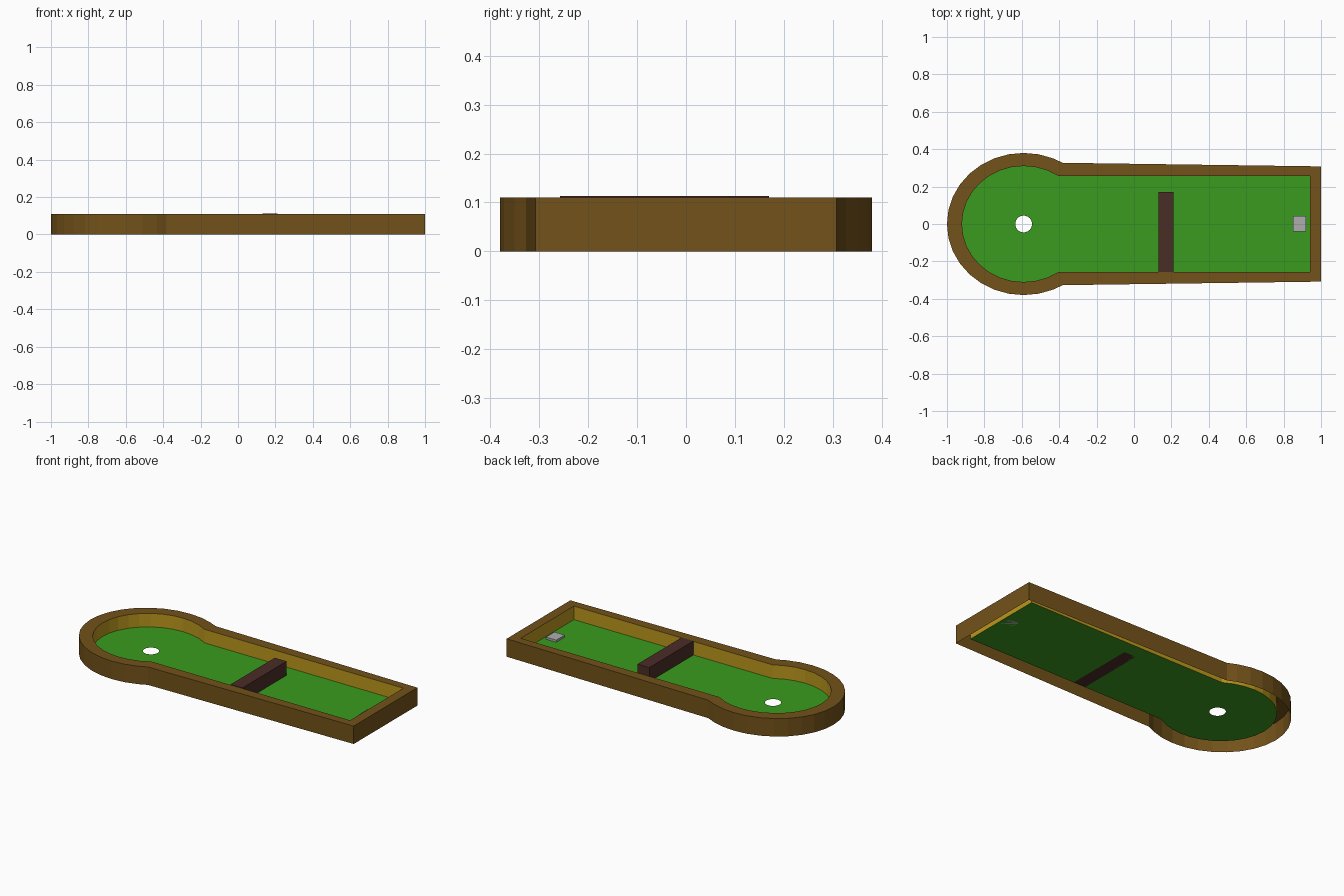
import bpy, bmesh
from math import cos, sin, radians, pi

if "Cube" in bpy.data.objects:
    bpy.data.objects.remove(bpy.data.objects["Cube"])

TOP, FLOOR, CX = 0.11, 0.027, -0.59


def material(name, rgb):
    m = bpy.data.materials.new(name)
    m.diffuse_color = (*rgb, 1)
    m.use_nodes = True
    m.node_tree.nodes["Principled BSDF"].inputs["Base Color"].default_value = m.diffuse_color
    return m


def outline(rx, ry, first, end_x, end_y):
    # keyhole outline: 32-gon rounded end, then the two square corners
    angles = [first] + [67.5 + 11.25 * i for i in range(21)] + [360 - first]
    pts = [(CX + rx * cos(radians(a)), ry * sin(radians(a))) for a in angles]
    return pts + [(end_x, -end_y), (end_x, end_y)]


def finish(bm, name, mat):
    me = bpy.data.meshes.new(name)
    bm.to_mesh(me)
    bm.free()
    me.materials.append(mat)
    ob = bpy.data.objects.new(name, me)
    bpy.context.collection.objects.link(ob)
    return ob


def loft(name, rings, mat):
    # quads between successive closed rings of (points, z)
    bm = bmesh.new()
    loops = [[bm.verts.new((x, y, z)) for x, y in pts] for pts, z in rings]
    for a, b in zip(loops, loops[1:]):
        n = len(a)
        for i in range(n):
            j = (i + 1) % n
            bm.faces.new((a[i], a[j], b[j], b[i]))
    return finish(bm, name, mat)


def box(name, lo, hi, mat):
    bm = bmesh.new()
    bmesh.ops.create_cube(bm, size=1)
    for v in bm.verts:
        v.co = [(l + h) / 2 + c * (h - l) for l, h, c in zip(lo, hi, v.co)]
    return finish(bm, name, mat)


brown = material("border_brown", (0.17, 0.084, 0.010))
yellow = material("inner_yellow", (0.50, 0.31, 0.012))
green = material("turf_green", (0.042, 0.33, 0.013))
dark = material("obstacle_brown", (0.07, 0.026, 0.019))
grey = material("mat_grey", (0.42, 0.42, 0.42))

outer = outline(0.41, 0.38, 59.4, 1.0, 0.308)
inner = outline(0.33, 0.31, 56.25, 0.94, 0.2578)

# hollow border: outer side plus top rim, open underneath
loft("border", [(outer, 0), (outer, TOP), (inner, TOP)], brown)
loft("inner_wall", [(inner, TOP), (inner, FLOOR)], yellow)

# turf sheet with an open hole
bm = bmesh.new()
hole = [(CX + 0.045 * cos(2 * pi * i / 24), 0.045 * sin(2 * pi * i / 24)) for i in range(24)]
edges = []
for pts in (inner, hole):
    vs = [bm.verts.new((x, y, FLOOR)) for x, y in pts]
    edges += [bm.edges.new((vs[i - 1], vs[i])) for i in range(len(vs))]
bmesh.ops.triangle_fill(bm, edges=edges, use_beauty=True, normal=(0, 0, 1))
for f in bm.faces:
    f.normal_update()
    if f.normal.z < 0:
        f.normal_flip()
finish(bm, "turf", green)

# obstacle bar and tee mat
box("obstacle", (0.13, -0.2575, FLOOR), (0.21, 0.17, 0.113), dark)
box("tee_mat", (0.85, -0.04, FLOOR), (0.92, 0.042, FLOOR + 0.013), grey)
